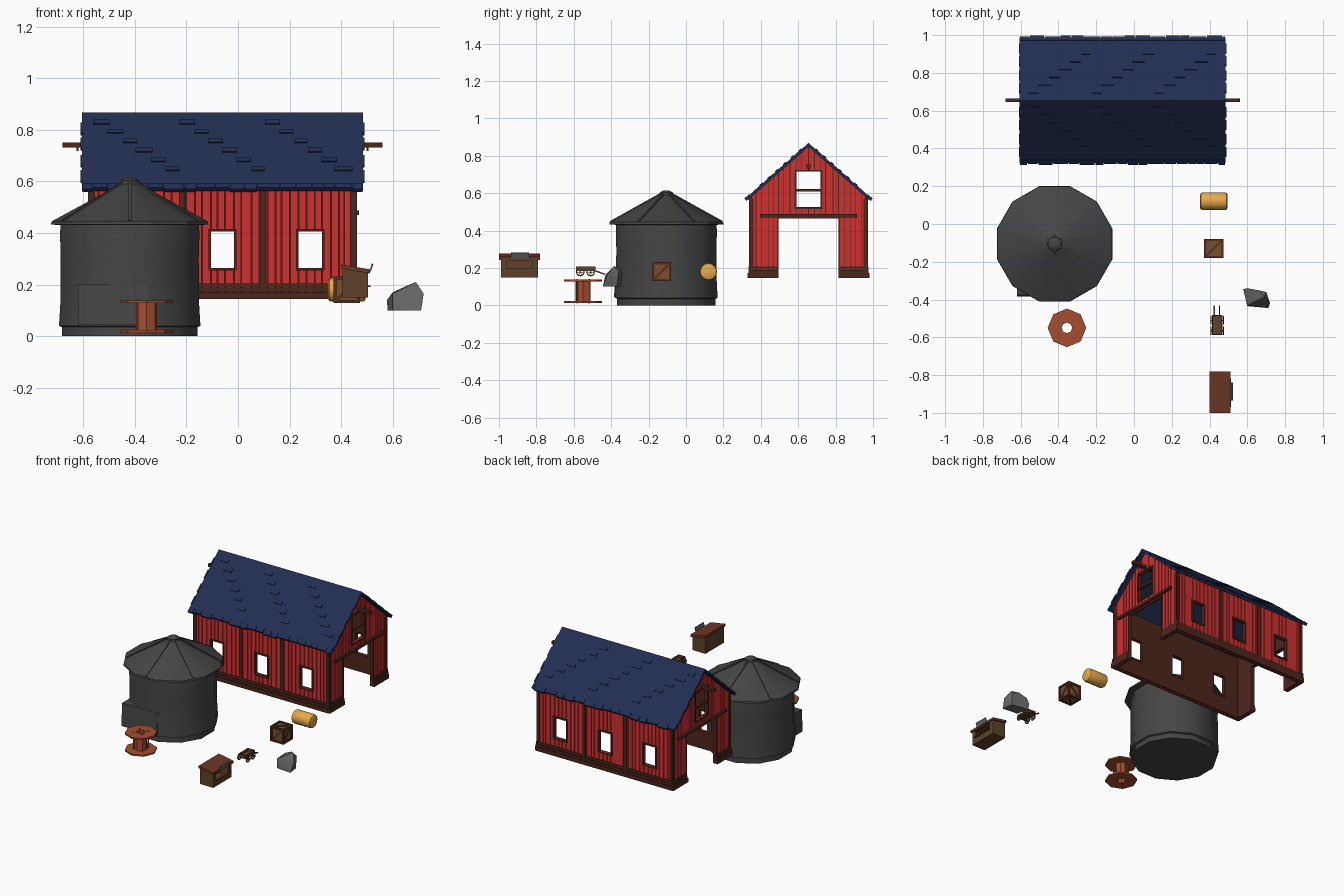
import bpy, bmesh, random
from math import sin, cos, pi, tau, atan2
from mathutils import Vector, Matrix

if "Cube" in bpy.data.objects:
    bpy.data.objects.remove(bpy.data.objects["Cube"])

random.seed(4)
RED, BROWN, NAVY = (0.62, 0.03, 0.03), (0.075, 0.02, 0.012), (0.016, 0.027, 0.085)
SLATE, STONE, STRAW = (0.06, 0.06, 0.06), (0.13, 0.13, 0.13), (0.8, 0.4, 0.07)
RUST, WOOD, PLANK, ROOFWOOD = (0.38, 0.075, 0.03), (0.09, 0.03, 0.012), (0.2, 0.075, 0.025), (0.15, 0.04, 0.018)
TAN, STEEL = (0.11, 0.055, 0.022), (0.12, 0.12, 0.12)


def finish(bm, name, color, smooth=None):
    bmesh.ops.recalc_face_normals(bm, faces=bm.faces)
    me = bpy.data.meshes.new(name)
    bm.to_mesh(me)
    bm.free()
    ob = bpy.data.objects.new(name, me)
    bpy.context.collection.objects.link(ob)
    key = "paint_%.3f_%.3f_%.3f" % color
    mat = bpy.data.materials.get(key) or bpy.data.materials.new(key)
    mat.diffuse_color = (*color, 1)
    mat.use_nodes = True
    mat.node_tree.nodes["Principled BSDF"].inputs["Base Color"].default_value = mat.diffuse_color
    me.materials.append(mat)
    if smooth:
        bpy.ops.object.select_all(action='DESELECT')
        ob.select_set(True)
        bpy.context.view_layer.objects.active = ob
        bpy.ops.object.shade_smooth_by_angle(angle=smooth)
    return ob


def hexa(bm, p):
    # eight corners: bottom ring then top ring
    v = [bm.verts.new(q) for q in p]
    for f in ((0, 1, 2, 3), (4, 5, 6, 7), (0, 1, 5, 4), (1, 2, 6, 5), (2, 3, 7, 6), (3, 0, 4, 7)):
        bm.faces.new([v[i] for i in f])


def box(bm, a, b, f=lambda x, y, z: (x, y, z)):
    hexa(bm, [f(x, y, z) for z in (a[2], b[2])
              for x, y in ((a[0], a[1]), (b[0], a[1]), (b[0], b[1]), (a[0], b[1]))])


def bar(bm, p, q, w):
    # square beam from p to q
    p, q = Vector(p), Vector(q)
    m = Matrix.Translation((p + q) / 2) @ (q - p).to_track_quat('Z', 'Y').to_matrix().to_4x4()
    bmesh.ops.create_cube(bm, size=1, matrix=m @ Matrix.Diagonal((w, w, (q - p).length, 1)))


def lathe(bm, profile, n, place, phase=0, closed=False):
    # revolve (radius, height) points; place maps local to world
    rings = [[bm.verts.new(place(r * cos(phase + tau * i / n), r * sin(phase + tau * i / n), h))
              for i in range(n)] for r, h in profile]
    pairs = list(zip(rings, rings[1:])) + ([(rings[-1], rings[0])] if closed else [])
    for a, b in pairs:
        for i in range(n):
            j = (i + 1) % n
            bm.faces.new((a[i], a[j], b[j], b[i]))
    if not closed:
        bm.faces.new(rings[0])
        bm.faces.new(rings[-1])


# ---------- Barn ----------
CX, CY, Z0 = -0.06, 0.655, 0.145
planks, lining, trim = bmesh.new(), bmesh.new(), bmesh.new()


def wall(cuts, holes, top, place):
    cuts = sorted(set(cuts + [u for h in holes for u in h[:2]]))
    for a, b in zip(cuts, cuts[1:]):
        n = max(1, round((b - a) / 0.03))
        us = [a] + [a + (b - a) * (i + random.uniform(-.2, .2)) / n for i in range(1, n)] + [b]
        for u0, u1 in zip(us, us[1:]):
            spans, z = [], Z0
            for h in holes:
                if h[0] < (u0 + u1) / 2 < h[1]:
                    spans.append((z, h[2]))
                    z = h[3]
            spans.append((z, None))
            for lo, hi in spans:
                if hi is not None and hi - lo < 0.001:
                    continue
                for bm, g, d0, d1 in ((lining, 0, -.012, 0), (planks, .0018, 0, .007)):
                    l, r = u0 + g, u1 - g
                    tl, tr = (hi, hi) if hi else (top(l), top(r))
                    hexa(bm, [place(l, d0, lo), place(r, d0, lo), place(r, d1, lo), place(l, d1, lo),
                              place(l, d0, tl), place(r, d0, tr), place(r, d1, tr), place(l, d1, tl)])


def frame(place, u0, u1, z0, z1, w=.01):
    for a, b, c, d in ((u0 - w, u0, z0 - w, z1 + w), (u1, u1 + w, z0 - w, z1 + w),
                       (u0, u1, z0 - w, z0), (u0, u1, z1, z1 + w)):
        box(trim, (a, -.014, c), (b, .013, d), place)


for s in (-1, 1):
    # long side: three windows, posts and base boards
    side = lambda u, d, z, s=s: (CX + u, CY + s * (.305 + d), z)
    wins = [(c - .045, c + .045, .265, .405) for c in (-.34, 0, .34)]
    wall([-.508, .508], wins, lambda u: .582, side)
    for w in wins:
        frame(side, *w)
    for u in (-.506, -.157, .157, .506):
        box(trim, (u - .011, -.002, Z0), (u + .011, .014, .58), side)
    for z0, z1, d in ((0, .027, .02), (.029, .044, .016), (.046, .062, .012)):
        box(trim, (-.522, 0, Z0 + z0), (.522, d, Z0 + z1), side)

    # gable end: big doorway and loft opening
    gable = lambda u, d, z, s=s: (CX + s * (.508 + d), CY + u, z)
    slope = lambda u: .85 - .88 * abs(u)
    holes = [(-.16, .16, Z0, .465), (-.065, .065, .525, .715)]
    wall([-.305, 0, .305], holes, slope, gable)
    frame(gable, *holes[1])
    box(trim, (-.065, -.01, .608), (.065, .01, .622), gable)
    for k in (-1, 1):
        box(trim, (k * .160, -.014, Z0), (k * .168, .012, .465), gable)
        box(trim, (k * .295, -.002, Z0), (k * .314, .013, .57), gable)
        for z0, z1, d in ((0, .027, .02), (.029, .044, .016), (.046, .062, .012)):
            box(trim, (k * .16, 0, Z0 + z0), (k * .322, d, Z0 + z1), gable)
    box(trim, (-.26, .002, .47), (.26, .022, .488), gable)
    # hoist beam and hook
    box(trim, (-.01, -.05, .732), (.01, .112, .752), gable)
    box(trim, (-.004, .05, .718), (.004, .058, .735), gable)
finish(planks, "barn_planks", RED)
finish(lining, "barn_inner_walls", BROWN)
finish(trim, "barn_trim", BROWN)

# roof slopes with ragged eaves and raised shingles
roof = bmesh.new()
c, sn = 1 / (1 + .88 ** 2) ** .5, .88 / (1 + .88 ** 2) ** .5
for s in (-1, 1):
    tilt = lambda x, d, h, s=s: (CX + x, CY + s * (d * c + h * sn), .868 - d * sn + h * c)
    hexa(roof, [tilt(x, d, h) if d else (CX + x, CY, .868 + h / c)
                for h in (-.015, 0) for x, d in ((-.545, 0), (.545, 0), (.545, .444), (-.545, .444))])
    x = -.545
    while x < .54:
        w = min(random.uniform(.04, .09), .545 - x)
        box(roof, (x + .002, .42, -.013), (x + w - .002, random.choice((.446, .454)), .004), tilt)
        x += w
    for i in range(18):
        x, d = -.47 + .94 * ((i * 7) % 18) / 17, .07 + .055 * (i % 6)
        w = random.uniform(.025, .035)
        box(roof, (x - w, d - .022, -.002), (x + w, d, .005), tilt)
    for k in (-1, 1):
        for d in (.06, .15, .25, .34):
            box(roof, (k * .54, d, -.013), (k * .55, d + .06, .001), tilt)
finish(roof, "barn_roof", NAVY)

# ---------- Silo ----------
SX, SY = -.42, -.105
at = lambda x, y, z: (SX + x, SY + y, z)
bm = bmesh.new()
lathe(bm, [(.272, 0), (.272, .035), (.284, .04), (.279, .12), (.277, .3), (.28, .4), (.276, .445)],
      12, at, pi / 12)
finish(bm, "silo_body", SLATE, .6)
bm = bmesh.new()
lathe(bm, [(.27, .43), (.316, .433), (.314, .445), (.038, .59), (.036, .604), (.018, .613)], 12, at, pi / 12)
finish(bm, "silo_roof", SLATE, .4)
bm = bmesh.new()
for i in range(6):
    a = pi / 2 + tau * i / 6
    bar(bm, at(.03 * cos(a), .03 * sin(a), .595), at(.298 * cos(a), .298 * sin(a), .446), .012)
finish(bm, "silo_roof_ribs", SLATE)
bm = bmesh.new()
hexa(bm, [(-.62, -.385, .045), (-.35, -.385, .045), (-.35, -.2, .045), (-.62, -.2, .045),
          (-.62, -.375, .2), (-.35, -.375, .2), (-.35, -.2, .2), (-.62, -.2, .2)])
finish(bm, "silo_hatch", SLATE)

# ---------- Cable spool ----------
at = lambda x, y, z: (-.355 + x, -.55 + y, z)
bm = bmesh.new()
for z in (.013, .128):
    lathe(bm, [(.028, z), (.102, z), (.102, z + .01), (.028, z + .01)], 8, at, 0, True)
finish(bm, "spool_flanges", RUST)
bm = bmesh.new()
lathe(bm, [(.028, .02), (.04, .02), (.04, .13), (.028, .13)], 8, at, 0, True)
for i in range(4):
    a = pi / 4 + i * pi / 2
    bar(bm, at(.046 * cos(a), .046 * sin(a), .01), at(.046 * cos(a), .046 * sin(a), .142), .006)
finish(bm, "spool_core", RUST)

# ---------- Straw bale ----------
bm = bmesh.new()
lathe(bm, [(.036, 0), (.043, .004), (.046, .013), (.046, .132), (.043, .141), (.036, .145)],
      16, lambda x, y, z: (.35 + z, .12 + x, .18 + y))
finish(bm, "straw_bale", STRAW, .6)

# ---------- Crate ----------
O = Vector((.422, -.13, .18))
bm = bmesh.new()
box(bm, O - Vector((.044,) * 3), O + Vector((.044,) * 3))
finish(bm, "crate_panels", PLANK)
bm = bmesh.new()
for ax in range(3):
    for i in (-1, 1):
        for j in (-1, 1):
            p = [0, 0, 0]
            p[ax], p[ax - 1], p[ax - 2] = .051, i * .045, j * .045
            q = p[:]
            q[ax] = -.051
            bar(bm, O + Vector(p), O + Vector(q), .012)
        p, q = [.04] * 3, [-.04] * 3
        p[ax] = q[ax] = i * .043
        bar(bm, O + Vector(p), O + Vector(q), .011)
finish(bm, "crate_frame", WOOD)

# ---------- Boulder ----------
bm = bmesh.new()
for p in ((.58, -.35, .1), (.7, -.37, .1), (.71, -.445, .1), (.6, -.435, .1), (.578, -.345, .14),
          (.6, -.43, .165), (.6, -.34, .17), (.69, -.385, .21), (.655, -.35, .195),
          (.72, -.42, .165), (.7, -.36, .18), (.715, -.435, .13)):
    bm.verts.new(p)
bmesh.ops.convex_hull(bm, input=bm.verts)
finish(bm, "boulder", STONE, .6)

# ---------- Wagon ----------
bm = bmesh.new()
box(bm, (.415, -.585, .183), (.465, -.485, .19))
for x in (.413, .463):
    box(bm, (x, -.587, .183), (x + .005, -.483, .207))
for y in (-.587, -.488):
    box(bm, (.413, y, .183), (.468, y + .005, .207))
for x in (.425, .453):
    bar(bm, (x, -.49, .186), (x, -.432, .166), .007)
for y in (-.565, -.51):
    bar(bm, (.405, y, .178), (.476, y, .178), .006)
finish(bm, "wagon_bed", TAN)
bm = bmesh.new()
for x in (.405, .47):
    for y in (-.565, -.51):
        lathe(bm, [(.017, 0), (.023, 0), (.023, .006), (.017, .006)], 12,
              lambda a, b, h: (x + h, y + a, .178 + b), 0, True)
        for i in range(3):
            a = i * pi / 3
            d = Vector((0, .018 * cos(a), .018 * sin(a)))
            bar(bm, Vector((x + .003, y, .178)) - d, Vector((x + .003, y, .178)) + d, .003)
finish(bm, "wagon_wheels", TAN)

# ---------- Market stall ----------
bm = bmesh.new()
box(bm, (.405, -.99, .15), (.505, -.79, .157))
box(bm, (.405, -.99, .15), (.412, -.79, .268))
box(bm, (.498, -.99, .15), (.505, -.79, .192))
box(bm, (.498, -.965, .238), (.505, -.82, .252))
for y0, y1 in ((-.99, -.982), (-.798, -.79)):
    hexa(bm, [(.405, y0, .15), (.505, y0, .15), (.505, y1, .15), (.405, y1, .15),
              (.405, y0, .268), (.505, y0, .25), (.505, y1, .25), (.405, y1, .268)])
for y in (-.99, -.82):
    box(bm, (.498, y, .15), (.505, y + .03, .252))
finish(bm, "stall_body", TAN)
bm = bmesh.new()
hexa(bm, [(.4, -1, .262), (.512, -1, .243), (.512, -.78, .243), (.4, -.78, .262),
          (.4, -1, .278), (.512, -1, .259), (.512, -.78, .259), (.4, -.78, .278)])
box(bm, (.496, -.968, .19), (.513, -.817, .197))
finish(bm, "stall_roof", ROOFWOOD)
bm = bmesh.new()
hexa(bm, [(.509, -.935, .25), (.515, -.935, .25), (.515, -.84, .25), (.509, -.84, .25),
          (.519, -.935, .282), (.525, -.935, .28), (.525, -.84, .28), (.519, -.84, .282)])
finish(bm, "stall_sign_board", STEEL)
